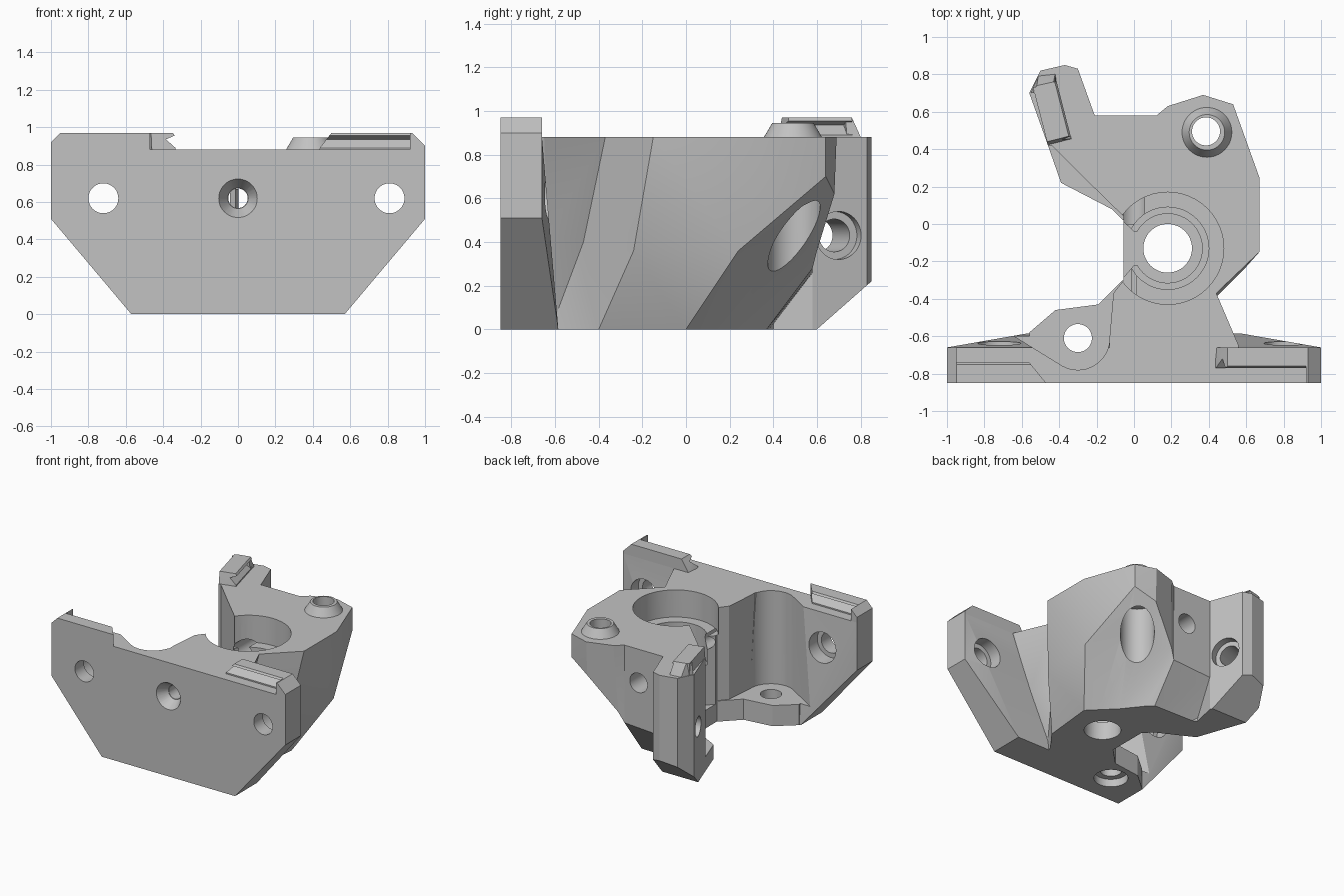
import bpy, bmesh, math
from mathutils import Vector

if "Cube" in bpy.data.objects:
    bpy.data.objects.remove(bpy.data.objects["Cube"])

grey = bpy.data.materials.new("plain grey")
grey.diffuse_color = (0.54, 0.54, 0.54, 1)
grey.use_nodes = True
grey.node_tree.nodes["Principled BSDF"].inputs["Base Color"].default_value = grey.diffuse_color


def finish(name, bm):
    bmesh.ops.recalc_face_normals(bm, faces=bm.faces)
    me = bpy.data.meshes.new(name)
    bm.to_mesh(me)
    bm.free()
    me.materials.append(grey)
    ob = bpy.data.objects.new(name, me)
    bpy.context.collection.objects.link(ob)
    return ob


def loft(name, rings):
    """Solid skinned through rings that share one point count."""
    bm = bmesh.new()
    vs = [[bm.verts.new(p) for p in r] for r in rings]
    n = len(vs[0])
    for a, b in zip(vs, vs[1:]):
        for i in range(n):
            j = (i + 1) % n
            bm.faces.new((a[i], a[j], b[j], b[i]))
    bm.faces.new(vs[0])
    bm.faces.new(vs[-1])
    bmesh.ops.recalc_face_normals(bm, faces=bm.faces)
    bmesh.ops.triangulate(bm, faces=bm.faces)
    return finish(name, bm)


def prism(name, outline, z0, z1):
    return loft(name, [[(x, y, z) for x, y in outline] for z in (z0, z1)])


def hull(name, pts):
    bm = bmesh.new()
    for p in pts:
        bm.verts.new(p)
    bmesh.ops.convex_hull(bm, input=bm.verts)
    return finish(name, bm)


def cone(name, p, q, r0, r1=None, n=48):
    """Round bar from p to q."""
    p, q = Vector(p), Vector(q)
    rot = (q - p).to_track_quat('Z', 'Y')
    rings = []
    for c, r in ((p, r0), (q, r0 if r1 is None else r1)):
        rings.append([c + rot @ Vector((r * math.cos(2 * math.pi * i / n),
                                        r * math.sin(2 * math.pi * i / n), 0)) for i in range(n)])
    return loft(name, rings)


def ridge(name, p0, p1, w, slope0, slope1, skew1=0, h=0.09, z=0.88):
    """Rail with an undercut on its left side, looking from p0 to p1."""
    p0, p1 = Vector((*p0, 0)), Vector((*p1, 0))
    d = (p1 - p0).normalized()
    s = Vector((-d.y, d.x, 0))
    sec = [(0, -0.02), (w, -0.02), (w, 0.01), (w - 0.05, 0.055), (w, 0.075), (w - 0.01, h), (0, h)]
    rings = []
    for p, k, skew in ((p0, slope0, 0), (p1, -slope1, skew1)):
        rings.append([p + s * u + d * (k * max(v, 0) / h - skew * u / w) + Vector((0, 0, z + v))
                      for u, v in sec])
    return loft(name, rings)


# Front plate, thicker at the foot of its back face
plate = hull("front_plate", [(s * x, y, z) for s in (-1, 1) for x, y, z in (
    (0.57, -0.85, 0), (0.57, -0.585, 0), (1, -0.85, 0.51), (1, -0.66, 0.51),
    (1, -0.85, 0.88), (1, -0.66, 0.88))])

# Main body: each column is top xy, middle xyz, bottom xy
cols = [
    ((.56, -.70), (.43, -.70, .44), (.28, -.70)),
    ((.56, -.65), (.43, -.63, .44), (.28, -.62)),
    ((.44, -.37), (.36, -.47, .40), (.30, -.56)),
    ((.67, -.15), (.59, -.24, .36), (.42, -.40)),
    ((.67, .25), (.65, .24, .36), (.46, .00)),
    ((.53, .64), (.53, .64, .70), (.38, .08)),
    ((.37, .69), (.37, .68, .62), (.28, .18)),
    ((.18, .63), (.16, .60, .36), (.17, .32)),
    ((.12, .58), (.12, .58, .28), (.12, .37)),
    ((-.21, .58), (-.21, .58, .26), (-.25, .38)),
    ((-.45, .43), (-.45, .43, .40), (-.45, .43)),
    ((-.26, .24), (-.26, .24, .40), (-.26, .24)),
    ((-.055, .04), (-.055, .04, .40), (-.055, .04)),
    ((-.055, -.30), (-.055, -.30, .4), (-.055, -.30)),
    ((-.11, -.37), (-.11, -.37, .4), (-.11, -.37)),
    ((-.13, -.60), (-.13, -.60, .4), (-.13, -.60)),
    ((-.13, -.70), (-.13, -.70, .4), (-.13, -.70)),
]
body = loft("main_body", [[(*c[0], .88) for c in cols], [c[1] for c in cols],
                          [(*c[2], 0) for c in cols]])

# Low foot between leg and body
prism("low_foot", [(-.46, .42), (-.39, .22), (-.12, .08), (-.06, .02), (-.03, .04),
                   (-.10, .30), (-.25, .40)], 0, .11)

# Leg under the rear clip, with its back foot sliced off
leg = prism("rear_leg", [(-.21, .58), (-.30, .83), (-.37, .85), (-.50, .82), (-.56, .70),
                         (-.46, .42), (-.25, .40)], 0, .88)
bm = bmesh.new()
bm.from_mesh(leg.data)
bmesh.ops.bisect_plane(bm, geom=bm.verts[:] + bm.edges[:] + bm.faces[:], plane_co=(0, .60, 0),
                       plane_no=(0, .22, -.25), clear_outer=True)
bmesh.ops.holes_fill(bm, edges=[e for e in bm.edges if e.is_boundary])
bmesh.ops.recalc_face_normals(bm, faces=bm.faces)
bm.to_mesh(leg.data)
bm.free()

# Low screw flange and raised screw boss
flange = prism("screw_flange", [(-.06, -.30), (-.19, -.43), (-.42, -.46), (-.56, -.58),
                                (-.55, -.72), (-.08, -.72)], 0, .16)
boss = cone("screw_boss", (.39, .49, .86), (.39, .49, .945), .145, .095)

# Undercut rails and their end blocks
ridge("left_rail", (-1, -.85), (-.47, -.85), .11, .05, .0, .09)
ridge("right_rail", (1, -.66), (.43, -.66), .11, .07, .07)
ridge("clip_rail", (-.54, .73), (-.46, .42), .13, 0, .02)
for name, s, xi, c, zc in (("left_end", -1, .95, .95, .92), ("right_end", 1, .92, .93, .90)):
    hull(name, [(s * x, y, z) for y in (-.85, -.66) for x, z in
                ((xi, .86), (xi, .97), (c, .97), (1, zc), (1, .86))])
# Sloped rear end of the clip
hull("clip_end", [(-.555, .70, .86), (-.51, .80, .86), (-.42, .81, .86), (-.41, .74, .86),
                  (-.54, .70, .97), (-.52, .74, .97), (-.43, .76, .97), (-.42, .73, .97)])

# Cutters: pocket, bores and screw holes
arc = [(-.30 + .17 * math.cos(a), -.61 + .17 * math.sin(a))
       for a in (math.radians(-120 * i / 16) for i in range(17))]
pocket = prism("pocket_cutter", [(-.13, -.32)] + arc + [(-.64, -.60), (-.64, -.32)], .16, 1.2)
cx, cy = .18, -.13
bores = [cone("bore_cutter", (cx, cy, a), (cx, cy, b), r) for a, b, r in
         ((.67, 1.2, .30), (.45, .7, .22), (.14, .5, .185), (-.2, .2, .13))]
# Flared slot opening the bore to the left
slot = prism("slot_cutter", [(-.2, .08), (-.06, .015), (.0, -.04), (.1, -.04), (.1, -.22),
                             (.0, -.22), (-.06, -.29), (-.2, -.36)], .14, .8)
shaft = [cone("shaft_cutter", (0, -.95, .62), (0, -.1, .62), .052),
         cone("shaft_cutter", (0, -.87, .62), (0, -.77, .62), .115, .055),
         cone("shaft_cutter", (0, 0, .62), (0, .8, .62), .075)]
sides = []
for x in (-.72, .81):
    sides.append(cone("side_cutter", (x, -.95, .62), (x, -.5, .62), .08))
    sides.append(cone("side_cutter", (x, -.74, .62), (x, -.5, .62), .115))
low = [cone("flange_cutter", (-.30, -.61, -.2), (-.30, -.61, .5), .075),
       cone("flange_cutter", (-.30, -.61, -.2), (-.30, -.61, .06), .12)]
bolt = [cone("bolt_cutter", (.385, .495, .3), (.385, .495, 1.2), .075),
        cone("bolt_cutter", (.385, .495, -.2), (.385, .495, .70), .12)]
n = Vector((.94, .34, 0))
lc = Vector((-.25, .70, .43))
legcut = [cone("leg_cutter", lc - n * .5, lc + n * .3, .075),
          cone("leg_cutter", lc - n * .06, lc + n * .3, .11)]

jobs = {
    plate: [pocket] + shaft[:2] + sides + low,
    body: bores + [slot] + shaft + bolt,
    leg: legcut,
    flange: low,
    boss: bolt[:1],
}
for ob, cutters in jobs.items():
    bpy.context.view_layer.objects.active = ob
    for c in cutters:
        m = ob.modifiers.new("cut", 'BOOLEAN')
        m.operation, m.solver, m.object = 'DIFFERENCE', 'EXACT', c
        bpy.ops.object.modifier_apply(modifier=m.name)

# Remove the cutters, keep hard edges on the rest
for ob in list(bpy.data.objects):
    if "cutter" in ob.name:
        bpy.data.objects.remove(ob)
for ob in bpy.data.objects:
    bpy.ops.object.select_all(action='DESELECT')
    ob.select_set(True)
    bpy.context.view_layer.objects.active = ob
    bpy.ops.object.shade_smooth_by_angle(angle=math.radians(20))
